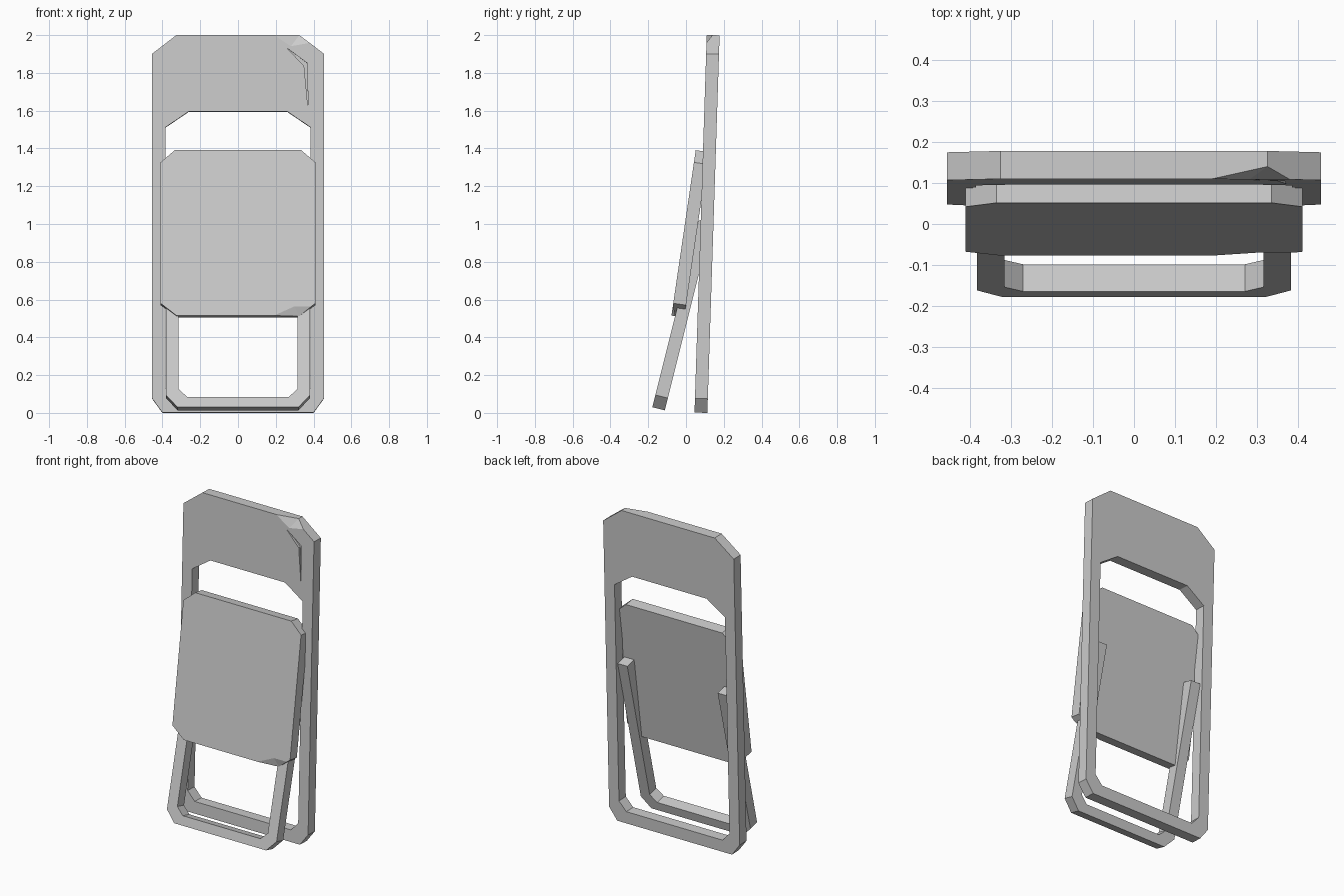
import bpy, bmesh, math
from mathutils import Matrix

cube = bpy.data.objects.get("Cube")
if cube:
    bpy.data.objects.remove(cube, do_unlink=True)

grey = bpy.data.materials.new("light_grey")
grey.use_nodes = True
grey.diffuse_color = (0.6, 0.6, 0.6, 1)
grey.node_tree.nodes["Principled BSDF"].inputs["Base Color"].default_value = (0.6, 0.6, 0.6, 1)

THICK = 0.068


def finish(bm, name, place):
    """Turn a bmesh into an object at the given placement."""
    bmesh.ops.recalc_face_normals(bm, faces=bm.faces)
    mesh = bpy.data.meshes.new(name)
    bm.to_mesh(mesh)
    bm.free()
    mesh.materials.append(grey)
    obj = bpy.data.objects.new(name, mesh)
    bpy.context.collection.objects.link(obj)
    obj.matrix_world = place
    return obj


def lean(y, z, degrees):
    """Stand a panel at its lower front edge and lean it backwards."""
    return Matrix.Translation((0, y, z)) @ Matrix.Rotation(math.radians(-degrees), 4, 'X')


def mirrored(half):
    """Complete a right-hand outline with its mirror image."""
    return half + [(-x, z) for x, z in reversed(half)]


def extrude_back(bm, faces, depth):
    new = bmesh.ops.extrude_face_region(bm, geom=faces)["geom"]
    verts = [v for v in new if isinstance(v, bmesh.types.BMVert)]
    bmesh.ops.translate(bm, verts=verts, vec=(0, depth, 0))


def panel(name, outline, place, front=0.0, depth=THICK):
    bm = bmesh.new()
    face = bm.faces.new([bm.verts.new((x, front, z)) for x, z in outline])
    extrude_back(bm, [face], depth)
    return finish(bm, name, place)


def ring(name, outer, inner, place):
    """A panel with an opening; both outlines have matching points."""
    bm = bmesh.new()
    a, b = [[bm.verts.new((x, 0, z)) for x, z in loop] for loop in (outer, inner)]
    n = len(a)
    faces = [bm.faces.new((a[i], a[(i + 1) % n], b[(i + 1) % n], b[i])) for i in range(n)]
    extrude_back(bm, faces, THICK)
    return finish(bm, name, place)


def hull(name, points, place):
    bm = bmesh.new()
    for p in points:
        bm.verts.new(p)
    bmesh.ops.convex_hull(bm, input=bm.verts)
    return finish(bm, name, place)


def carve(target, cutter):
    """Cut a shape out of a part, then discard the cutter."""
    cutter.hide_render = True
    mod = target.modifiers.new("dent", 'BOOLEAN')
    mod.operation = 'DIFFERENCE'
    mod.solver = 'EXACT'
    mod.object = cutter
    bpy.context.view_layer.update()
    graph = bpy.context.evaluated_depsgraph_get()
    result = bpy.data.meshes.new_from_object(target.evaluated_get(graph))
    target.modifiers.clear()
    target.data = result
    bpy.data.objects.remove(cutter, do_unlink=True)


# Main frame: two rails, a foot bar and a solid backrest
frame_place = lean(0.045, 0.002, 1.86)
frame = ring(
    "back_frame",
    mirrored([(0.40, 0), (0.455, 0.075), (0.455, 1.9), (0.325, 2.0)]),
    mirrored([(0.335, 0.075), (0.385, 0.13), (0.385, 1.51), (0.26, 1.595)]),
    frame_place)

# Dented backrest corner and the crease below it
carve(frame, hull("corner_cutter", [
    (0.19, 0, 2.0), (0.325, 0.03, 2.0), (0.38, 0, 1.958),
    (0.28, 0, 1.94), (0.32, -0.05, 2.2)], frame_place))
carve(frame, panel("crease_cutter", [
    (0.26, 1.93), (0.35, 1.835), (0.37, 1.62), (0.368, 1.85)],
    frame_place, front=-0.02, depth=0.035))

# Folded front legs, joined by a foot bar
panel("front_legs", mirrored([
    (0.32, 0), (0.382, 0.067), (0.382, 1.02), (0.315, 1.02),
    (0.315, 0.1), (0.27, 0.057)]), lean(-0.178, 0.03, 14))

# Folded seat with one dented corner
seat_place = lean(-0.077, 0.515, 8.35)
seat = panel("seat", mirrored([
    (0.325, 0), (0.41, 0.066), (0.41, 0.82), (0.335, 0.885)]), seat_place)
carve(seat, hull("seat_cutter", [
    (0.19, 0, 0), (0.325, 0.02, 0), (0.39, 0, 0.05),
    (0.30, 0, 0.05), (0.35, -0.05, -0.15)], seat_place))
